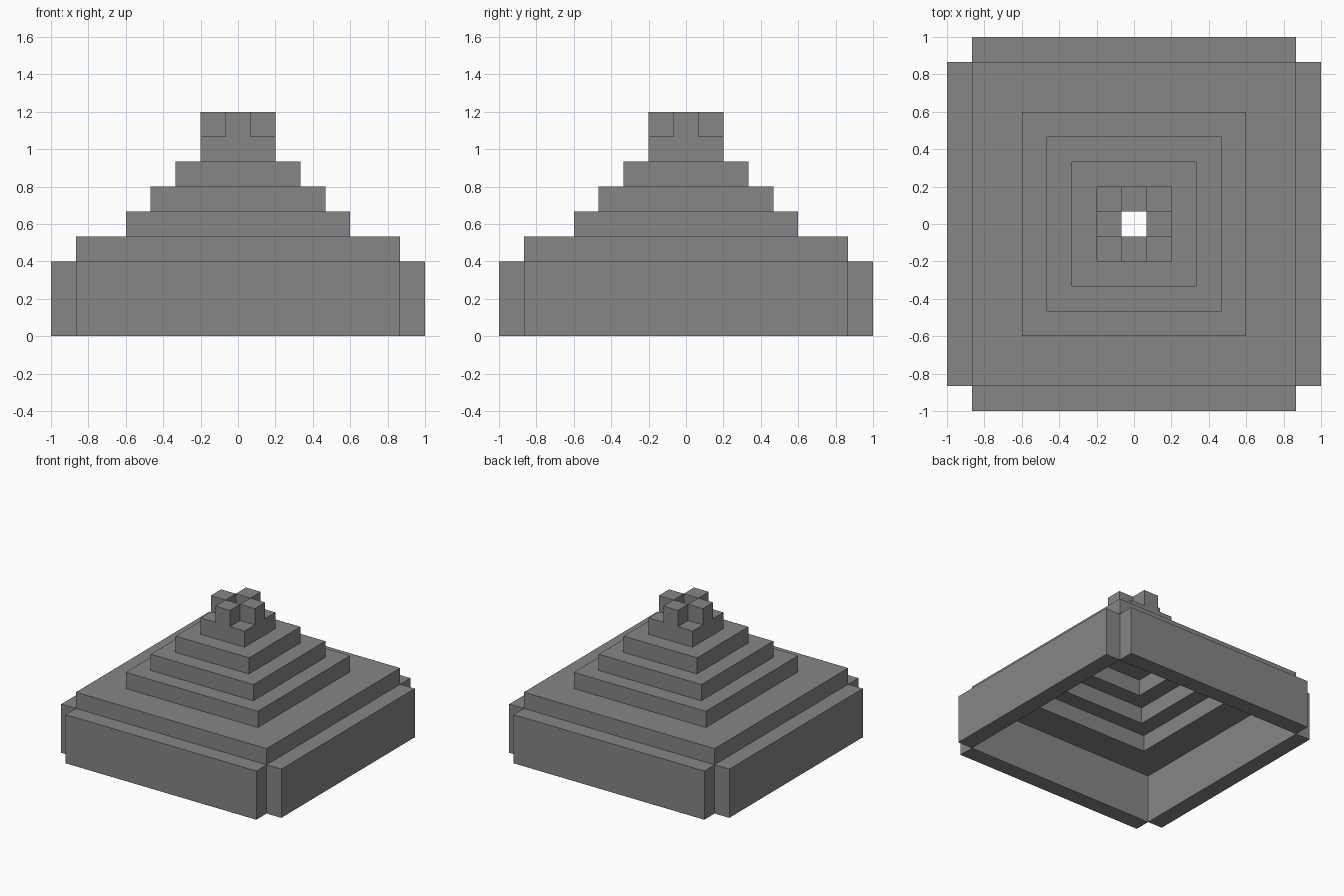
import bpy
import bmesh
from mathutils import Matrix, Vector

cube = bpy.data.objects.get("Cube")
if cube:
    bpy.data.objects.remove(cube, do_unlink=True)

U = 2 / 15  # one block of the grid

stone = bpy.data.materials.new("grey_stone")
stone.use_nodes = True
grey = (0.24, 0.24, 0.24, 1)
stone.diffuse_color = grey
stone.node_tree.nodes["Principled BSDF"].inputs["Base Color"].default_value = grey


def finish(bm, name):
    bmesh.ops.recalc_face_normals(bm, faces=bm.faces)
    bm.transform(Matrix.Scale(U, 4))
    mesh = bpy.data.meshes.new(name)
    bm.to_mesh(mesh)
    bm.free()
    mesh.materials.append(stone)
    obj = bpy.data.objects.new(name, mesh)
    bpy.context.collection.objects.link(obj)


def block(name, centre, size):
    bm = bmesh.new()
    bmesh.ops.create_cube(bm, size=1, matrix=Matrix.Translation(centre) @ Matrix.Diagonal((*size, 1)))
    finish(bm, name)


def square_ring(name, outer, inner, bottom):
    """One-block-high square frame, given by its half widths."""
    bm = bmesh.new()
    section = [(outer, bottom), (outer, bottom + 1), (inner, bottom + 1), (inner, bottom)]
    corners = [(1, 1), (-1, 1), (-1, -1), (1, -1)]
    loops = [[bm.verts.new((sx * r, sy * r, z)) for sx, sy in corners] for r, z in section]
    for i in range(4):
        a, b = loops[i], loops[(i + 1) % 4]
        for j in range(4):
            k = (j + 1) % 4
            bm.faces.new((a[j], a[k], b[k], b[j]))
    finish(bm, name)


# Base walls and crown blocks, one on each side
sides = {"front": (0, -1), "right": (-1, 0), "back": (0, 1), "left": (1, 0)}
for side, (dx, dy) in sides.items():
    block(side + "_wall", Vector((7 * dx, 7 * dy, 1.5)),
          (13 if dy else 1, 13 if dx else 1, 3))
    block(side + "_crown_block", Vector((dx, dy, 8.5)), (1, 1, 1))

# Hollow stepped roof: a wide eave and narrowing frames above it
square_ring("eave_step", 6.5, 4.5, 3)
for i in range(4):
    square_ring(f"roof_step_{i + 1}", 4.5 - i, 3.5 - i, 4 + i)
